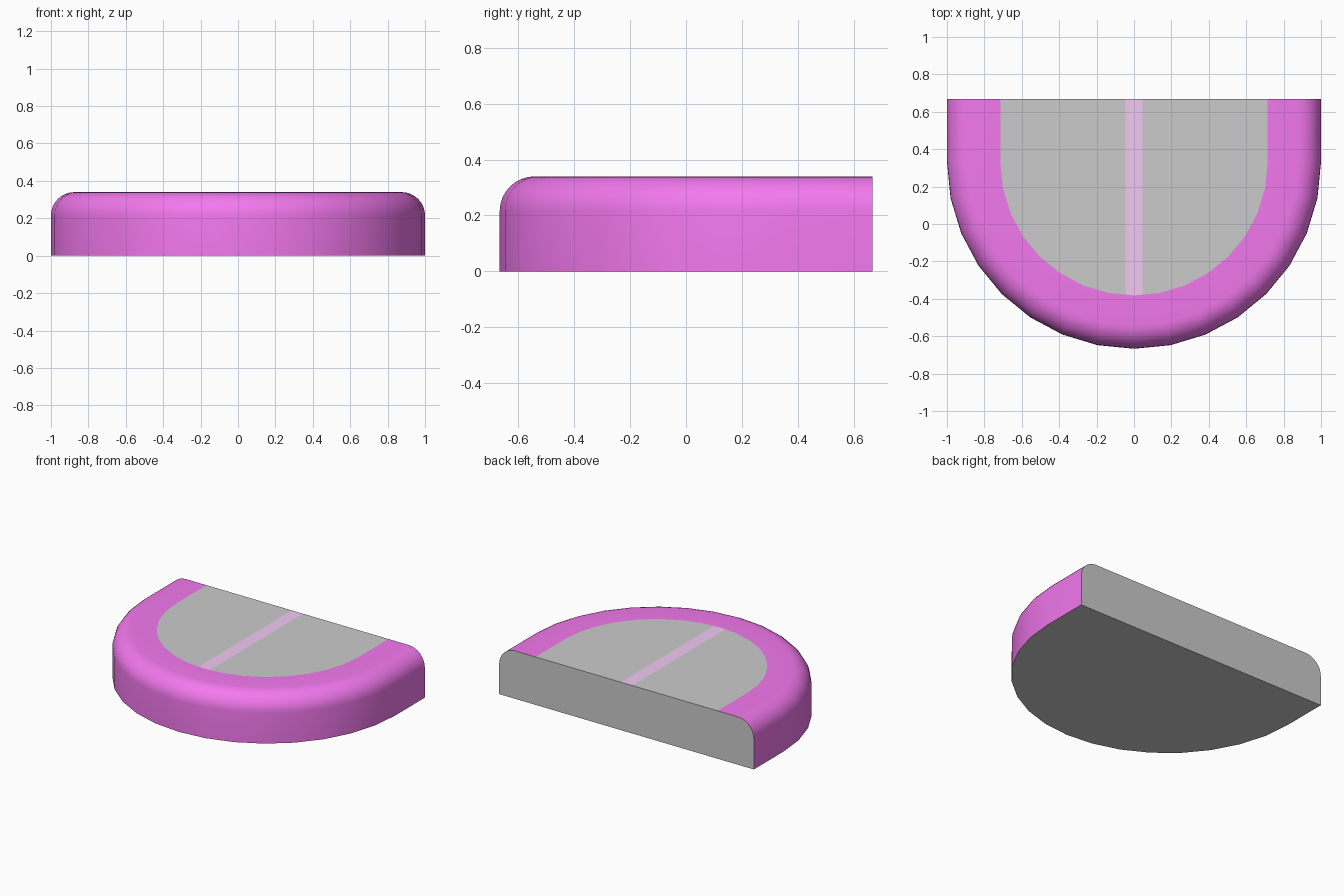
import bpy, bmesh
from math import sin, cos, pi

if "Cube" in bpy.data.objects:
    bpy.data.objects.remove(bpy.data.objects["Cube"])

SEG, CY, BACK, TOP, FILLET, INNER = 16, 0.333, 0.667, 0.34, 0.125, 0.715


def material(name, rgb):
    m = bpy.data.materials.new(name)
    m.diffuse_color = (*rgb, 1)
    m.use_nodes = True
    m.node_tree.nodes["Principled BSDF"].inputs["Base Color"].default_value = m.diffuse_color
    return m


def ring(bm, r, z):
    """D-shaped outline: half circle with straight ends reaching the back."""
    pts = [(-r, BACK)]
    pts += [(-r * cos(pi * i / SEG), CY - r * sin(pi * i / SEG)) for i in range(SEG + 1)]
    pts.append((r, BACK))
    return [bm.verts.new((x, y, z)) for x, y in pts]


bm = bmesh.new()

# side wall, rounded upper edge and flat border
profile = [(1, 0)]
for i in range(9):
    a = pi / 2 * i / 8
    profile.append((1 - FILLET + FILLET * cos(a), TOP - FILLET + FILLET * sin(a)))
profile.append((INNER, TOP))
rings = [ring(bm, r, z) for r, z in profile]
for lo, hi in zip(rings, rings[1:]):
    for i in range(len(lo) - 1):
        bm.faces.new((lo[i], lo[i + 1], hi[i + 1], hi[i])).material_index = 1

# flat underside, flat back and top panel
bm.faces.new(rings[0][::-1])
bm.faces.new([r[0] for r in rings] + [r[-1] for r in reversed(rings)])
panel = bm.faces.new(rings[-1])

# centre stripe cut into the top panel
faces = [panel]
for x in (-0.045, 0.045):
    geom = {g for f in faces for g in [f, *f.edges, *f.verts]}
    res = bmesh.ops.bisect_plane(bm, geom=list(geom), plane_co=(x, 0, 0), plane_no=(1, 0, 0))
    faces = [g for g in res["geom"] if isinstance(g, bmesh.types.BMFace)]
for f in faces:
    if abs(f.calc_center_median().x) < 0.03:
        f.material_index = 2

bmesh.ops.recalc_face_normals(bm, faces=bm.faces)
mesh = bpy.data.meshes.new("rounded_base")
bm.to_mesh(mesh)
bm.free()

mesh.materials.append(material("grey", (0.8, 0.8, 0.8)))
mesh.materials.append(material("magenta", (0.9, 0.19, 0.86)))
mesh.materials.append(material("pale_pink", (0.9, 0.59, 0.9)))

base = bpy.data.objects.new("rounded_base", mesh)
bpy.context.collection.objects.link(base)
bpy.context.view_layer.objects.active = base
base.select_set(True)
bpy.ops.object.shade_smooth_by_angle()
